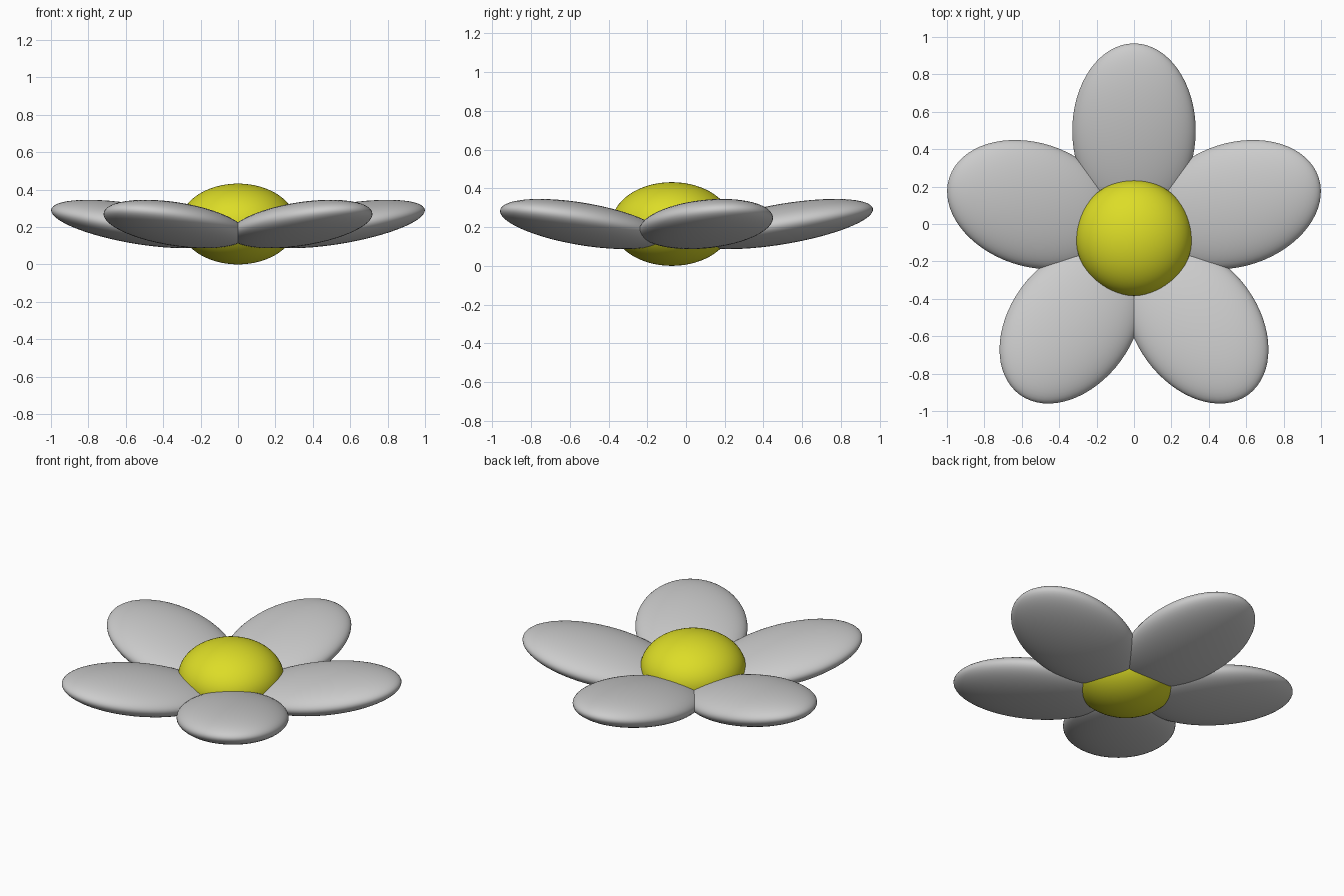
import bpy
from math import radians, cos, sin
from mathutils import Matrix

if "Cube" in bpy.data.objects:
    bpy.data.objects.remove(bpy.data.objects["Cube"])

CENTRE_Y = -0.073
MID_Z = 0.216


def ellipsoid(name, radii, matrix):
    bpy.ops.mesh.primitive_uv_sphere_add(segments=64, ring_count=32, radius=1)
    ob = bpy.context.object
    ob.name = name
    ob.data.transform(matrix @ Matrix.Diagonal((*radii, 1)))
    bpy.ops.object.shade_smooth()
    return ob


# Yellow flower centre
base = Matrix.Translation((0, CENTRE_Y, MID_Z))
core = ellipsoid("flower_centre", (0.311, 0.311, 0.216), base)
mat = bpy.data.materials.new("yellow")
mat.diffuse_color = (0.72, 0.72, 0.02, 1)
mat.use_nodes = True
mat.node_tree.nodes["Principled BSDF"].inputs["Base Color"].default_value = mat.diffuse_color
core.data.materials.append(mat)

# Five petals, tilted upward towards the tips
for i in range(5):
    m = (base @ Matrix.Rotation(radians(90 + 72 * i), 4, 'Z')
         @ Matrix.Translation((0.572, 0, 0))
         @ Matrix.Rotation(radians(-9.6), 4, 'Y'))
    ellipsoid(f"petal_{i + 1}", (0.473, 0.33, 0.104), m)
